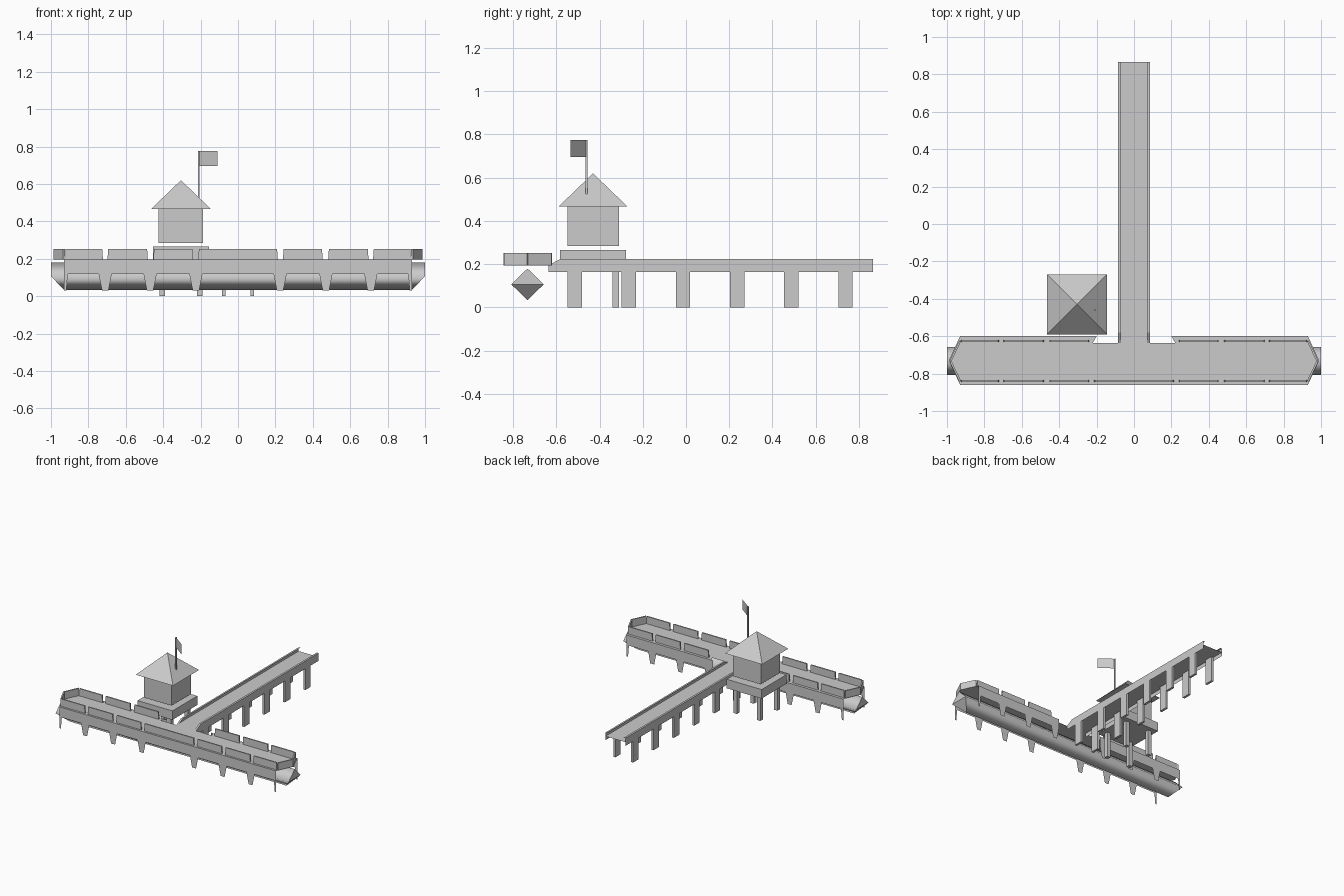
import bpy, bmesh, math
from mathutils import Vector

if "Cube" in bpy.data.objects:
    bpy.data.objects.remove(bpy.data.objects["Cube"])


def mesh(name, verts, faces):
    me = bpy.data.meshes.new(name)
    me.from_pydata(verts, [], faces)
    bm = bmesh.new()
    bm.from_mesh(me)
    bmesh.ops.recalc_face_normals(bm, faces=bm.faces)
    bm.to_mesh(me)
    bm.free()
    ob = bpy.data.objects.new(name, me)
    bpy.context.collection.objects.link(ob)
    return ob


BOX_FACES = [(0, 1, 3, 2), (4, 6, 7, 5), (0, 4, 5, 1), (2, 3, 7, 6), (0, 2, 6, 4), (1, 5, 7, 3)]


def box(name, x, y, z):
    return mesh(name, [(a, b, c) for a in x for b in y for c in z], BOX_FACES)


def panel(name, p, q, z0, z1, t=0.01, taper=0.004):
    # upright board between two plan points, slightly narrower at the top
    p, q = Vector((*p, 0)), Vector((*q, 0))
    d = (q - p).normalized()
    n = Vector((-d.y, d.x, 0)) * t / 2
    verts = []
    for e, s in ((p, 1), (q, -1)):
        for side in (-1, 1):
            for z, k in ((z0, 0), (z1, taper)):
                v = e + n * side + d * s * k
                verts.append((v.x, v.y, z))
    return mesh(name, verts, BOX_FACES)


# landing stage deck: pointed ends, notch where the pier joins
deck = [(0.93, -0.86), (0.99, -0.73), (0.93, -0.60), (0.20, -0.60), (0.22, -0.635)]
deck = deck + [(-x, y) for x, y in reversed(deck)]
mesh("stage_deck", [(x, y, 0.195) for x, y in deck], [tuple(range(len(deck)))])

# float under the stage: diamond section with raked ends
ring = [(0, 0.18, 1.0), (0.075, 0.107, 1.0), (0, 0.033, 0.93), (-0.075, 0.107, 1.0)]
fv = [(s * x, -0.733 + y, z) for s in (-1, 1) for y, z, x in ring]
ff = [(i, (i + 1) % 4, 4 + (i + 1) % 4, 4 + i) for i in range(4)]
ff += [(0, 1, 3), (1, 2, 3), (4, 7, 5), (5, 7, 6)]
fl = mesh("float", fv, ff)
for p in fl.data.polygons:
    p.use_smooth = p.index < 4


# skirts with tapered legs
def skirt(name, y, x0, x1, legs):
    low, foot = 0.118, 0.03
    pts = [(x0, 0.195), (x0, low)]
    for c in legs:
        if abs(c) > 0.9:  # half leg at the end
            h = [(c, foot), (c - math.copysign(0.012, c), foot), (c - math.copysign(0.02, c), low)]
            pts += h if c < 0 else h[::-1]
        else:
            pts += [(c - 0.035, low), (c - 0.017, foot), (c + 0.017, foot), (c + 0.035, low)]
    pts += [(x1, low), (x1, 0.195)]
    clean = [p for i, p in enumerate(pts) if i == 0 or p != pts[i - 1]]
    mesh(name, [(x, y, z) for x, z in clean], [tuple(range(len(clean)))])


right_legs = [0.225, 0.47, 0.71, 0.93]
left_legs = [-x for x in reversed(right_legs)]
skirt("front_skirt", -0.86, -0.93, 0.93, left_legs + right_legs)
skirt("back_skirt_right", -0.60, 0.19, 0.93, right_legs)
skirt("back_skirt_left", -0.60, -0.93, -0.19, left_legs)

# parapet boards along the stage and round its pointed ends
panel("front_parapet_middle", (-0.213, -0.84), (0.213, -0.84), 0.195, 0.252)
for s in (-1, 1):
    for x0, x1 in ((0.24, 0.453), (0.482, 0.698), (0.722, 0.925)):
        for y in (-0.84, -0.625):
            panel("parapet", (s * x0, y), (s * x1, y), 0.195, 0.252)
    for y in (-0.84, -0.625):
        panel("end_parapet", (s * 0.93, y), (s * 0.981, -0.733), 0.195, 0.252, taper=0)

# pier deck
mesh("pier_deck", [(-0.085, -0.635, 0.195), (0.085, -0.635, 0.195),
                   (0.085, 0.865, 0.195), (-0.085, 0.865, 0.195)], [(0, 1, 2, 3)])
# pier side beams: outer face and top strip, sloped down to the stage
for s in (-1, 1):
    a, b = s * 0.085, s * 0.07
    mesh("pier_beam", [(a, -0.635, 0.165), (a, 0.865, 0.165), (a, 0.865, 0.225),
                       (a, -0.58, 0.225), (a, -0.635, 0.195),
                       (b, 0.865, 0.225), (b, -0.58, 0.225), (b, -0.635, 0.195)],
         [(0, 1, 2, 3, 4), (2, 5, 6, 3), (3, 6, 7, 4)])
    for i in range(6):
        y = -0.515 + 0.2505 * i
        box("pier_leg", sorted((s * 0.085, s * 0.067)), (y - 0.033, y + 0.033), (0, 0.195))

# hut on its own stilts
cx, cy = -0.305, -0.43
box("hut_platform", (cx - 0.15, cx + 0.15), (cy - 0.152, cy + 0.152), (0.195, 0.265))
for sx in (-1, 1):
    for sy in (-1, 1):
        x, y = cx + sx * 0.101, cy + sy * 0.104
        box("hut_leg", (x - 0.015, x + 0.015), (y - 0.015, y + 0.015), (0, 0.2))
box("hut_walls", (cx - 0.119, cx + 0.119), (cy - 0.119, cy + 0.119), (0.285, 0.468))
r = 0.16
mesh("hut_roof", [(cx - r, cy - r, 0.466), (cx + r, cy - r, 0.466), (cx + r, cy + r, 0.466),
                  (cx - r, cy + r, 0.466), (cx, cy, 0.62)],
     [(0, 1, 2, 3), (0, 1, 4), (1, 2, 4), (2, 3, 4), (3, 0, 4)])

# flag
box("flag_pole", (-0.214, -0.206), (-0.464, -0.456), (0.525, 0.775))
mesh("flag", [(-0.21, -0.46, 0.697), (-0.11, -0.535, 0.697),
              (-0.11, -0.535, 0.775), (-0.21, -0.46, 0.775)], [(0, 1, 2, 3)])
